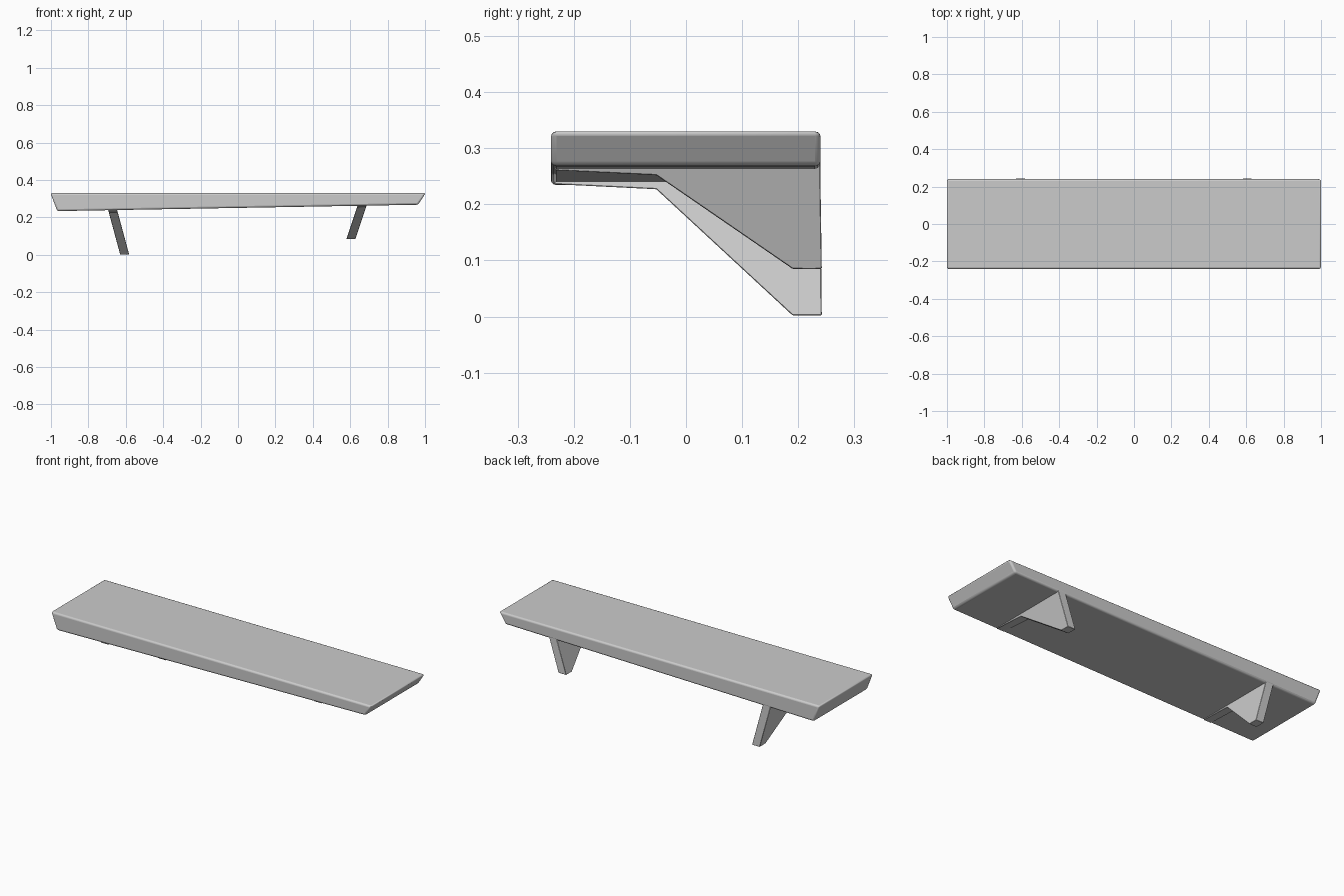
import bpy, bmesh

if "Cube" in bpy.data.objects:
    bpy.data.objects.remove(bpy.data.objects["Cube"])


def prism(name, loop_a, loop_b, bevel, segments):
    """Solid between two matching loops of points, with softened edges."""
    bm = bmesh.new()
    a = [bm.verts.new(p) for p in loop_a]
    b = [bm.verts.new(p) for p in loop_b]
    bm.faces.new(a)
    bm.faces.new(b[::-1])
    n = len(a)
    for i in range(n):
        j = (i + 1) % n
        bm.faces.new((a[j], a[i], b[i], b[j]))
    bmesh.ops.recalc_face_normals(bm, faces=bm.faces)
    mesh = bpy.data.meshes.new(name)
    bm.to_mesh(mesh)
    bm.free()
    obj = bpy.data.objects.new(name, mesh)
    bpy.context.collection.objects.link(obj)
    mod = obj.modifiers.new("soft_edges", "BEVEL")
    mod.width = bevel
    mod.segments = segments
    mod.limit_method = "ANGLE"
    bpy.context.view_layer.objects.active = obj
    obj.select_set(True)
    bpy.ops.object.shade_smooth_by_angle()
    obj.select_set(False)
    return obj


# Shelf board: flat top, sloping underside, ends leaning inwards
outline = [(-1.003, 0.33), (1.003, 0.33), (0.963, 0.268), (-0.966, 0.234)]
prism("shelf_board",
      [(x, -0.241, z) for x, z in outline],
      [(x, 0.240, z) for x, z in outline], 0.01, 3)


# Leaning bracket: thin arm under the board, widening to a foot at the back
def bracket(name, foot_x, lean, foot_z, knee_z, arm_z, top_z):
    profile = [(-0.236, arm_z), (-0.053, knee_z), (0.19, foot_z),
               (0.242, foot_z), (0.239, top_z), (-0.225, top_z)]
    sides = [[(foot_x + dx + lean * (z - foot_z), y, z) for y, z in profile]
             for dx in (-0.024, 0.024)]
    prism(name, sides[0], sides[1], 0.0015, 1)


bracket("left_bracket", -0.606, -0.27, 0.002, 0.227, 0.236, 0.26)
bracket("right_bracket", 0.604, 0.33, 0.085, 0.252, 0.261, 0.285)
